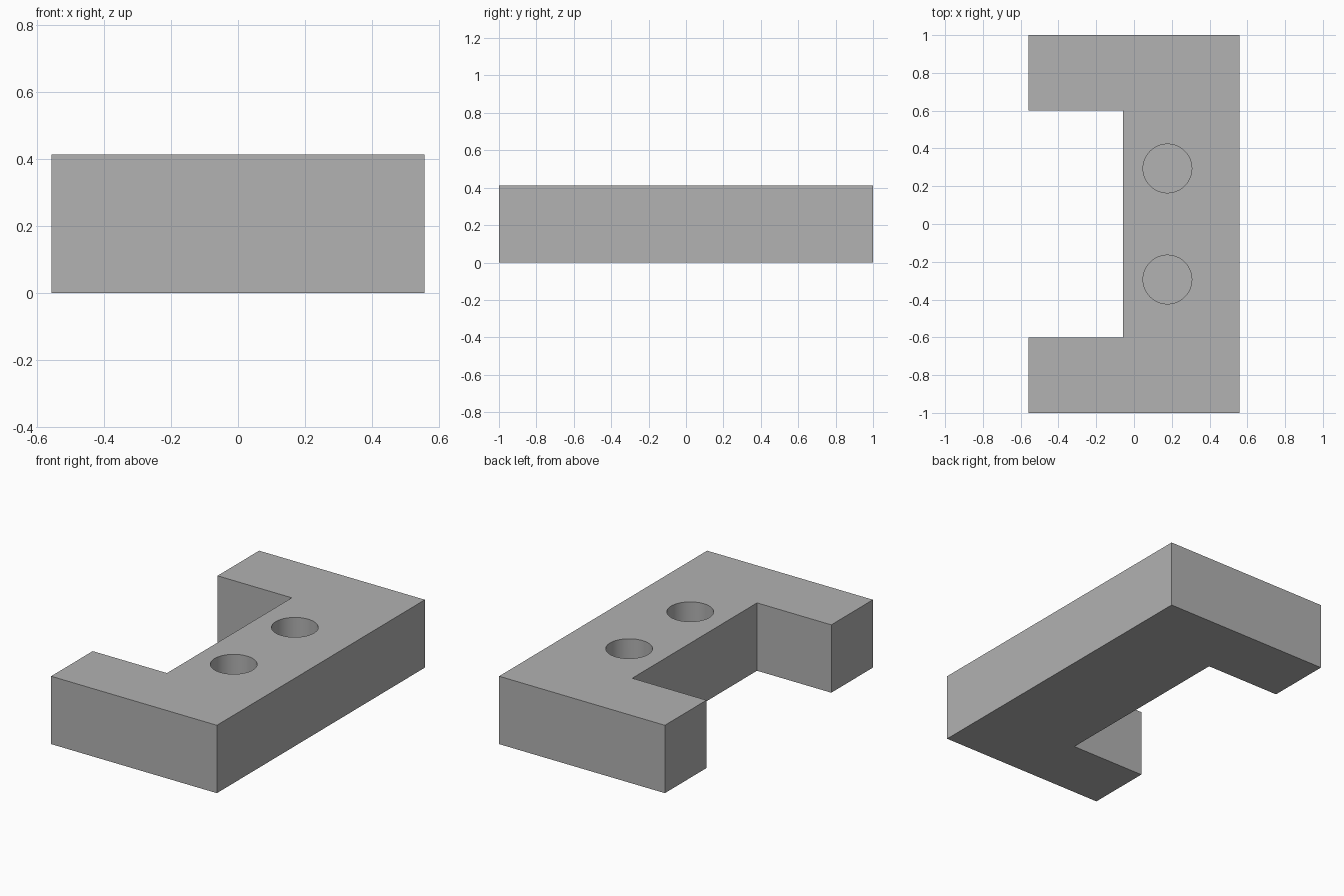
import bpy
import bmesh

default = bpy.data.objects.get("Cube")
if default:
    bpy.data.objects.remove(default, do_unlink=True)

HEIGHT = 0.413
HOLE_DEPTH = 0.27

# Single grey material
grey = bpy.data.materials.new("plain grey")
grey.use_nodes = True
colour = (0.445, 0.445, 0.445, 1)
grey.diffuse_color = colour
grey.node_tree.nodes["Principled BSDF"].inputs["Base Color"].default_value = colour


def make_object(name, bm):
    bmesh.ops.recalc_face_normals(bm, faces=bm.faces)
    mesh = bpy.data.meshes.new(name)
    bm.to_mesh(mesh)
    bm.free()
    mesh.materials.append(grey)
    obj = bpy.data.objects.new(name, mesh)
    bpy.context.collection.objects.link(obj)
    return obj


# C-shaped block: half outline, mirrored along y, then extruded upwards
half = [(0.558, 1), (-0.558, 1), (-0.558, 0.6), (-0.058, 0.6)]
outline = half + [(x, -y) for x, y in reversed(half)]
bm = bmesh.new()
base = bm.faces.new([bm.verts.new((x, y, 0)) for x, y in outline])
top = bmesh.ops.extrude_face_region(bm, geom=[base], use_keep_orig=True)["geom"]
bmesh.ops.translate(bm, vec=(0, 0, HEIGHT),
                    verts=[v for v in top if isinstance(v, bmesh.types.BMVert)])
block = make_object("bracket_block", bm)

# Two blind round holes sunk into the top
for side, y in (("front", -0.294), ("back", 0.294)):
    bm = bmesh.new()
    bmesh.ops.create_cone(bm, cap_ends=True, segments=64, radius1=0.129,
                          radius2=0.129, depth=HOLE_DEPTH * 2)
    bmesh.ops.translate(bm, vec=(0.177, y, HEIGHT), verts=bm.verts)
    cutter = make_object(side + "_hole_cutter", bm)
    cutter.hide_render = True
    cutter.hide_viewport = True
    cut = block.modifiers.new(side + "_hole", "BOOLEAN")
    cut.operation = "DIFFERENCE"
    cut.solver = "EXACT"
    cut.object = cutter

# Apply the cuts, then smooth the hole walls
bpy.context.view_layer.objects.active = block
block.select_set(True)
for name in [m.name for m in block.modifiers]:
    bpy.ops.object.modifier_apply(modifier=name)
bpy.ops.object.shade_smooth_by_angle()
